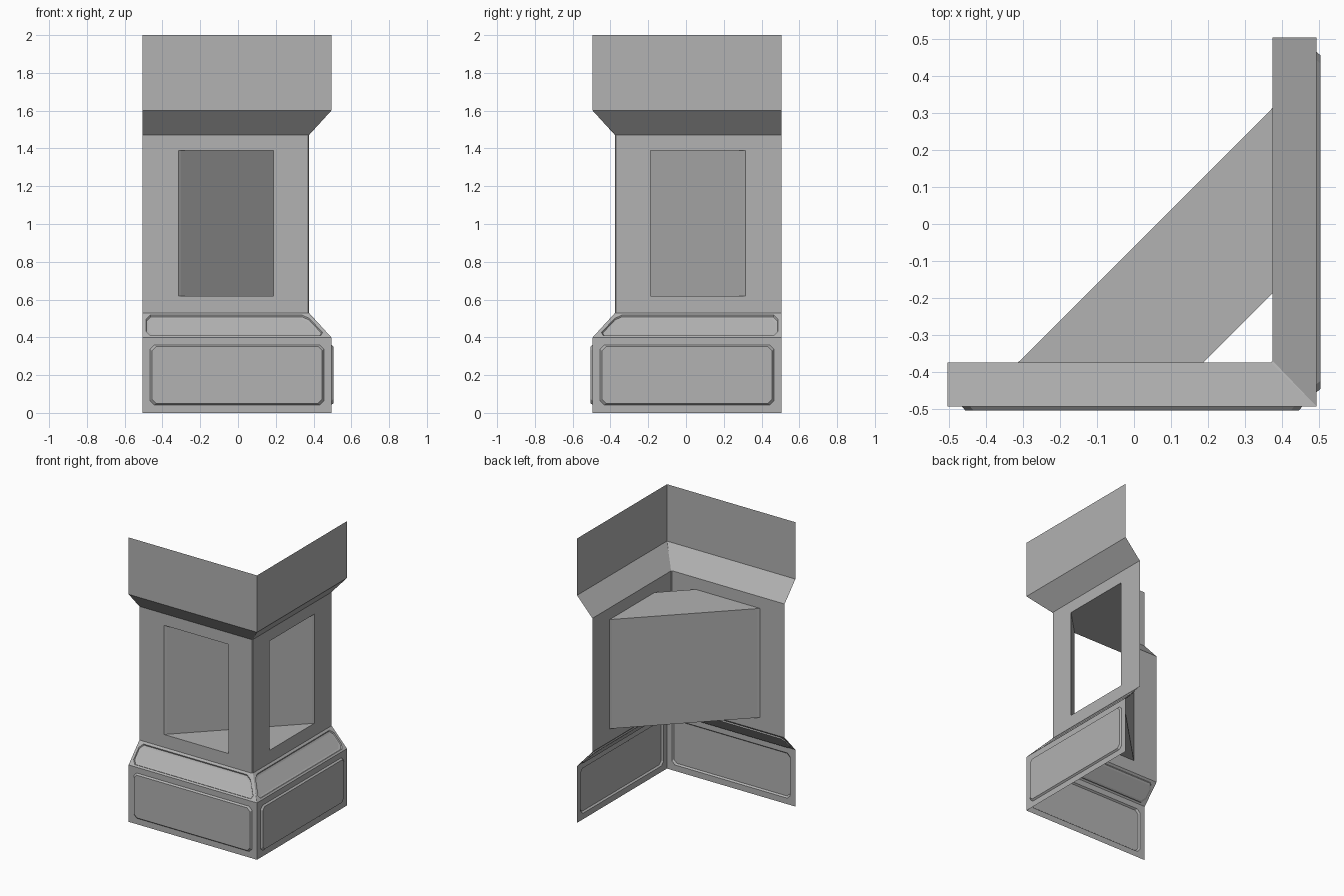
import bpy, bmesh
from mathutils import Vector as V

if "Cube" in bpy.data.objects:
    bpy.data.objects.remove(bpy.data.objects["Cube"])

E, W, C, B = -0.505, 0.494, 0.375, 0.005   # open end, outer wall, column wall, corner bevel
WIN = (-0.315, 0.187, 0.62, 1.388)         # window x0, x1, z0, z1

# Dark grey stone
stone = bpy.data.materials.new("grey_stone")
stone.diffuse_color = (0.445, 0.445, 0.445, 1)
stone.use_nodes = True
stone.node_tree.nodes["Principled BSDF"].inputs["Base Color"].default_value = stone.diffuse_color


def mirror(p):
    return V((-p[1], -p[0], p[2]))


def build(name, faces, mirrored=True):
    """Make an object from polygons; front wing polygons are mirrored to the side wing."""
    bm = bmesh.new()
    polys = [[V(p) for p in f] for f in faces]
    if mirrored:
        polys += [[mirror(p) for p in reversed(f)] for f in polys]
    for f in polys:
        bm.faces.new([bm.verts.new(p) for p in f])
    bmesh.ops.remove_doubles(bm, verts=bm.verts[:], dist=1e-5)
    me = bpy.data.meshes.new(name)
    bm.to_mesh(me)
    bm.free()
    me.materials.append(stone)
    bpy.context.collection.objects.link(bpy.data.objects.new(name, me))


def inset(poly, d):
    """Inset a convex counter-clockwise 2D polygon."""
    out, n = [], len(poly)
    for i in range(n):
        p = V(poly[i])
        a = (p - V(poly[i - 1])).normalized()
        b = (V(poly[(i + 1) % n]) - p).normalized()
        out.append(p + (b - a) * (d / (a.x * b.y - a.y * b.x)))
    return out


def chamfer(poly, c):
    out, n = [], len(poly)
    for i in range(n):
        p = V(poly[i])
        out += [p + (V(poly[i - 1]) - p).normalized() * c,
                p + (V(poly[(i + 1) % n]) - p).normalized() * c]
    return out


def bridge(a, b):
    n = len(a)
    return [[a[i], a[(i + 1) % n], b[(i + 1) % n], b[i]] for i in range(n)]


def framed(outer, panel, c, steps, place):
    """Wall face around a chamfered panel, and the stepped panel itself."""
    o = [place(p, 0) for p in outer]
    loops = [[place(p, d) for p in chamfer(inset(panel, i), c)] for i, d in steps]
    h, wall = loops[0], []
    for k in range(4):
        j = (k + 1) % 4
        wall += [[o[k], h[2 * k + 1], h[2 * k]],
                 [o[k], o[j], h[2 * j], h[2 * k + 1]]]
    pan = [loops[-1]]
    for a, b in zip(loops, loops[1:]):
        pan += bridge(a, b)
    return wall, pan


def on_base(p, d):
    return V((p[0], -W - d, p[1]))


def on_slope(p, d):
    t = (p[1] - 0.40) / 0.13
    return V((p[0], -W + t * (W - C), p[1])) + V((0, -0.7, 0.7)) * d


# Base and sloped plinth, each with a framed panel
base_wall, base_panel = framed(
    [(E, 0), (W, 0), (W, 0.40), (E, 0.40)],
    [(-0.465, 0.042), (0.455, 0.042), (0.455, 0.36), (-0.465, 0.36)],
    0.022, [(0, 0), (0.009, 0.011)], on_base)
slope_wall, slope_panel = framed(
    [(E, 0.40), (W, 0.40), (C - B, 0.53), (E, 0.53)],
    [(-0.487, 0.41), (0.462, 0.41), (0.362, 0.517), (-0.487, 0.517)],
    0.022, [(0, 0), (0.003, -0.008), (0.012, -0.010)], on_slope)
build("base_wall", base_wall)
build("base_panels", base_panel)
build("slope_wall", slope_wall)
build("slope_panels", slope_panel)

# Column walls with window openings
x0, x1, z0, z1 = WIN
zb, zt = 0.53, 1.47
build("column_walls", bridge(
    [(E, -C, zb), (C - B, -C, zb), (C - B, -C, zt), (E, -C, zt)],
    [(x0, -C, z0), (x1, -C, z0), (x1, -C, z1), (x0, -C, z1)]))

# Narrow bevel down the column corner
a, b = (C - B, -C), (C, -C + B)
build("column_corner", [
    [(*a, zb), (*b, zb), (*b, zt), (*a, zt)],
    [(W, -W, 0.40), (*b, zb), (*a, zb)],
    [(W, -W, 1.60), (*a, zt), (*b, zt)]], False)

# Flared cornice and tall upper band
build("upper_wall", [
    [(E, -C, zt), (C - B, -C, zt), (W, -W, 1.60), (E, -W, 1.60)],
    [(E, -W, 1.60), (W, -W, 1.60), (W, -W, 2.0), (E, -W, 2.0)]])

# Diagonal niche joining both windows: floor, ceiling, back and corner wall
left = [(x0, -C), (-0.302, -0.364)]
back = left + [(-y, -x) for x, y in reversed(left)]
corner = [(C, -x1), (x1, -C)]
plan = back + corner
niche = [[(*p, z0) for p in reversed(plan)], [(*p, z1) for p in plan]]
for run in (back, corner):
    for p, q in zip(run, run[1:]):
        niche.append([(*p, z0), (*q, z0), (*q, z1), (*p, z1)])
build("window_niche", niche, False)
